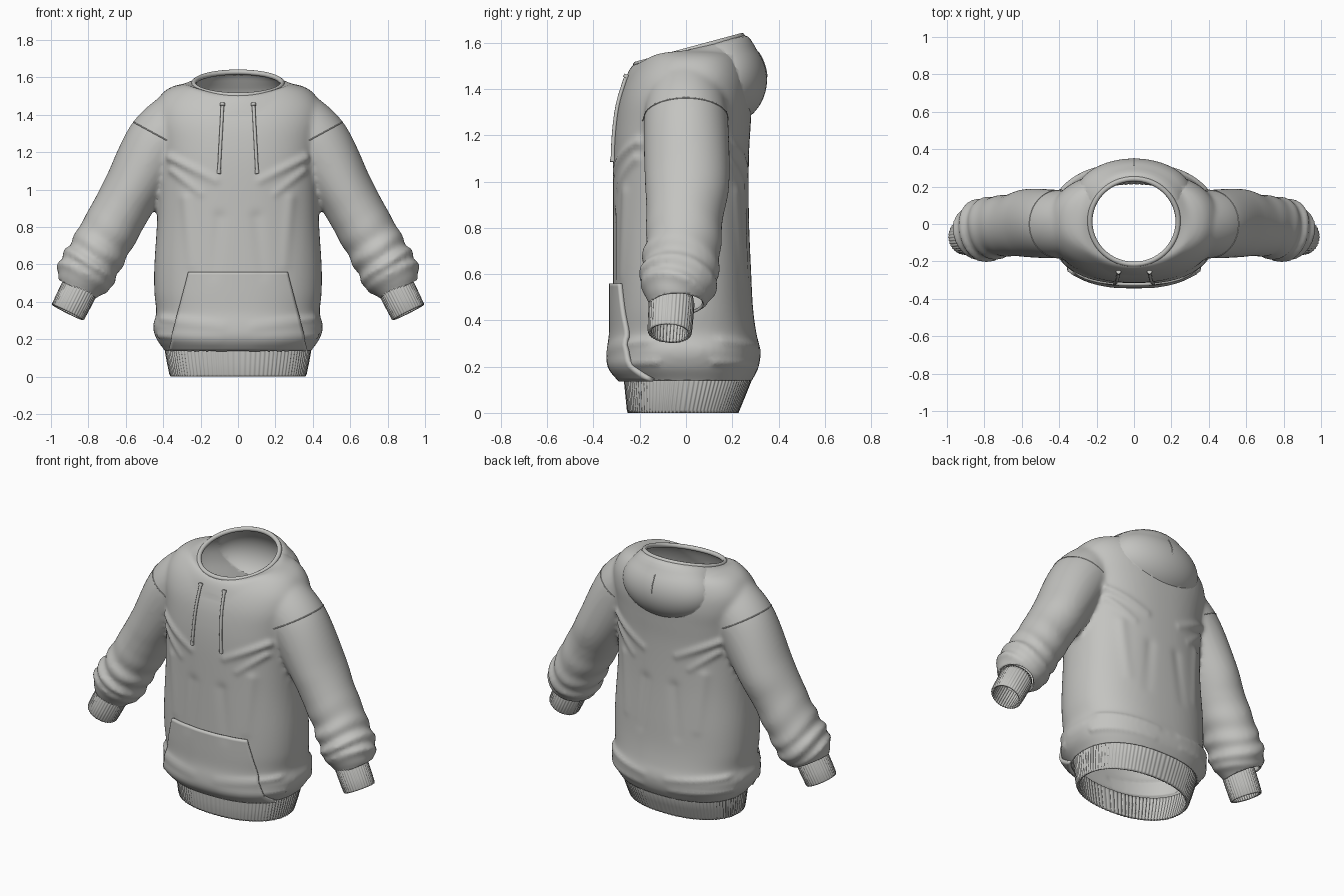
import bpy, bmesh, math
from mathutils import Vector, Matrix
from mathutils.bvhtree import BVHTree

cube = bpy.data.objects.get("Cube")
if cube:
    bpy.data.objects.remove(cube)

fabric = bpy.data.materials.new("warm_grey_fabric")
fabric.use_nodes = True
GREY = (0.55, 0.55, 0.53, 1)
fabric.diffuse_color = GREY
fabric.node_tree.nodes["Principled BSDF"].inputs["Base Color"].default_value = GREY

TAU = math.tau
SLEEVE_DIR = Vector((0.447, 0, -0.894))
NECK_Y, NECK_RX, NECK_RY = 0.013, 0.228, 0.222


def add_object(name, data):
    ob = bpy.data.objects.new(name, data)
    bpy.context.collection.objects.link(ob)
    data.materials.clear()
    data.materials.append(fabric)
    return ob


def mesh_object(name, bm, angle=40):
    bmesh.ops.recalc_face_normals(bm, faces=bm.faces)
    me = bpy.data.meshes.new(name)
    bm.to_mesh(me)
    bm.free()
    me.shade_smooth()
    me.set_sharp_from_angle(angle=math.radians(angle))
    return add_object(name, me)


def add_mod(ob, kind, **props):
    mod = ob.modifiers.new(kind.title(), kind)
    for key, value in props.items():
        setattr(mod, key, value)


def baked_bmesh(ob):
    """Evaluated copy of an object as a bmesh."""
    bm = bmesh.new()
    bm.from_object(ob, bpy.context.evaluated_depsgraph_get())
    return bm


def spline(keys, n):
    """Smooth curve through tuples of any length."""
    out = []
    for i in range(len(keys) - 1):
        a, b, c, d = (keys[max(0, min(len(keys) - 1, i + k))] for k in (-1, 0, 1, 2))
        for s in range(n):
            t = s / n
            out.append([q + t / 2 * (r - p + t * (2 * p - 5 * q + 4 * r - w + t * (3 * (q - r) + w - p)))
                        for p, q, r, w in zip(a, b, c, d)])
    return out + [list(keys[-1])]


def loft(bm, rings, caps=True):
    loops = [[bm.verts.new(p) for p in ring] for ring in rings]
    n = len(loops[0])
    for lo, hi in zip(loops, loops[1:]):
        for i in range(n):
            bm.faces.new((lo[i], lo[(i + 1) % n], hi[(i + 1) % n], hi[i]))
    if caps:
        bm.faces.new(loops[0])
        bm.faces.new(loops[-1])


def section(z, w, front, back, n=72, power=2.35, ribs=0, depth=0.0):
    """Rounded torso cross-section, optionally ribbed."""
    pts = []
    for i in range(n):
        a = TAU * i / n
        c, s = math.cos(a), math.sin(a)
        k = 1 + depth * math.cos(ribs * a)
        px = math.copysign(abs(c) ** (2 / power), c) * w * k
        py = math.copysign(abs(s) ** (2 / power), s) * (back - front) / 2 * k
        pts.append((px, py + (front + back) / 2, z))
    return pts


# Torso: height, half width, front, back
TORSO = [(0.10, 0.37, -0.25, 0.26), (0.14, 0.392, -0.27, 0.285), (0.20, 0.435, -0.322, 0.315),
         (0.27, 0.455, -0.325, 0.322), (0.34, 0.437, -0.315, 0.305), (0.45, 0.447, -0.315, 0.29),
         (0.60, 0.447, -0.315, 0.282), (0.85, 0.432, -0.315, 0.272), (1.10, 0.43, -0.315, 0.272),
         (1.25, 0.44, -0.305, 0.28), (1.36, 0.455, -0.285, 0.285), (1.45, 0.445, -0.25, 0.275),
         (1.52, 0.40, -0.205, 0.25), (1.555, 0.34, -0.17, 0.22), (1.57, 0.26, -0.12, 0.17)]
# Sleeve: centre x, y, z, radius across, radius in depth
SLEEVE = [(0.28, 0, 1.40, 0.16, 0.165), (0.42, 0, 1.25, 0.18, 0.183), (0.565, 0.005, 1.0, 0.157, 0.183),
          (0.64, -0.005, 0.865, 0.152, 0.168), (0.717, -0.012, 0.728, 0.152, 0.163),
          (0.77, -0.025, 0.63, 0.152, 0.168), (0.81, -0.035, 0.56, 0.157, 0.166),
          (0.837, -0.048, 0.505, 0.14, 0.142), (0.862, -0.06, 0.445, 0.095, 0.095),
          (0.885, -0.068, 0.40, 0.085, 0.085)]


def sleeve_rings(side):
    path = spline(SLEEVE, 12)
    rings = []
    for i, (x, y, z, ra, rd) in enumerate(path):
        t = i / (len(path) - 1)
        ahead = Vector(path[min(i + 1, len(path) - 1)][:3])
        behind = Vector(path[max(i - 1, 0)][:3])
        tan = (ahead - behind).normalized()
        u = tan.cross(Vector((0, 1, 0))).normalized()
        v = tan.cross(u)
        # bunched folds grow toward the wrist
        amp = 0.075 * max(0, min(1, (t - 0.33) * 4)) * max(0, min(1, (0.86 - t) * 8))
        ring = []
        for k in range(48):
            a = TAU * k / 48
            wave = math.sin(t * 52 + 1.3 * math.sin(a + 0.6) + 0.8 * math.cos(2 * a))
            f = 1 + amp * wave * (0.75 + 0.25 * math.cos(a + t * 9))
            p = Vector((x, y, z)) + u * ra * f * math.cos(a) + v * rd * f * math.sin(a)
            ring.append((p.x * side, p.y, p.z))
        rings.append(ring)
    return rings


# Fuse torso and sleeves into one soft garment
bm = bmesh.new()
loft(bm, [section(*s) for s in spline(TORSO, 6)])
for side in (1, -1):
    loft(bm, sleeve_rings(side))
draft = mesh_object("garment_draft", bm)
add_mod(draft, "REMESH", mode="VOXEL", voxel_size=0.014)
add_mod(draft, "SMOOTH", factor=0.5, iterations=7)

# Folded hood lump behind the neck, and the neck cutter
bm = bmesh.new()
bmesh.ops.create_uvsphere(bm, u_segments=64, v_segments=32, radius=1,
                          matrix=Matrix.Translation((0, 0.16, 1.44)) @ Matrix.Diagonal((0.31, 0.19, 0.2, 1)))
hood = mesh_object("hood_lump", bm)
bm = bmesh.new()
bmesh.ops.create_cone(bm, cap_ends=True, segments=80, radius1=1, radius2=1, depth=1,
                      matrix=Matrix.Translation((0, NECK_Y, 1.9)) @ Matrix.Diagonal((NECK_RX, NECK_RY, 1, 1)))
cutter = mesh_object("neck_cutter", bm)
add_mod(draft, "BOOLEAN", operation="UNION", solver="EXACT", object=hood)
add_mod(draft, "BOOLEAN", operation="DIFFERENCE", solver="EXACT", object=cutter)
bm = baked_bmesh(draft)
for helper in (draft, hood, cutter):
    bpy.data.objects.remove(helper)


def neck_dist(p):
    return math.hypot(p.x / NECK_RX, (p.y - NECK_Y) / NECK_RY)


def rim_z(y):
    return 1.567 + 0.27 * y


# Open the neck, hem and wrists
inner = [f for f in bm.faces if f.calc_center_median().z > 1.3 and neck_dist(f.calc_center_median()) < 0.9998]
bmesh.ops.delete(bm, geom=inner, context="FACES")


def trim(keep, co, no):
    faces = [f for f in bm.faces if keep(f.calc_center_median())]
    geom = set(faces) | {e for f in faces for e in f.edges} | {v for f in faces for v in f.verts}
    bmesh.ops.bisect_plane(bm, geom=list(geom), plane_co=co, plane_no=no, clear_outer=True)


trim(lambda p: p.z < 0.3, (0, 0, 0.14), (0, 0, -1))
for side in (1, -1):
    trim(lambda p: p.x * side > 0.62, (0.85 * side, -0.06, 0.463),
         (SLEEVE_DIR.x * side, 0, SLEEVE_DIR.z))

# Level the neckline and press drape folds into the cloth
FOLDS = [((0.36, 1.17), (0.12, 1.05), 0.016, 0.022), ((0.35, 1.10), (0.2, 0.98), 0.012, 0.02),
         ((0.28, 0.95), (0.25, 0.6), 0.008, 0.03), ((0.4, 0.31), (0.08, 0.27), 0.01, 0.018),
         ((0.42, 0.22), (0.1, 0.2), 0.008, 0.016), ((0.1, 0.85), (0.13, 0.55), -0.007, 0.035)]
bm.normal_update()
for v in bm.verts:
    p = Vector((abs(v.co.x), v.co.z))
    for a, b, height, width in FOLDS:
        a, b = Vector(a), Vector(b)
        t = max(0, min(1, (p - a).dot(b - a) / (b - a).length_squared))
        d = (p - a.lerp(b, t)).length
        if d < 3 * width and abs(v.normal.y) > 0.3:
            v.co += v.normal * height * math.exp(-(d / width) ** 2) * (1 - 0.6 * t)
    e = neck_dist(v.co)
    if v.co.z > 1.4 and e < 1.35:
        f = max(0, min(1, (1.35 - e) / 0.35))
        v.co.z += (rim_z(v.co.y) - v.co.z) * f * f * (3 - 2 * f)
bmesh.ops.recalc_face_normals(bm, faces=bm.faces)
cloth = BVHTree.FromBMesh(bm)
garment = mesh_object("garment_body", bm)
add_mod(garment, "SOLIDIFY", thickness=0.012, offset=-1)


def strand(name, points, radius, closed=False):
    cu = bpy.data.curves.new(name, "CURVE")
    cu.dimensions = "3D"
    cu.bevel_depth, cu.bevel_resolution, cu.use_fill_caps = radius, 3, True
    sp = cu.splines.new("POLY")
    sp.points.add(len(points) - 1)
    for q, p in zip(sp.points, points):
        q.co = (*p, 1)
    sp.use_cyclic_u, sp.use_smooth = closed, True
    return add_object(name, cu)


def on_cloth(origin, direction, lift=0.0):
    hit, normal, _, _ = cloth.ray_cast(Vector(origin), Vector(direction))
    return hit + normal * lift if hit else None


# Neck binding
ring = [TAU * i / 96 for i in range(96)]
strand("neck_binding", [(0.236 * math.cos(a), NECK_Y + 0.228 * math.sin(a), rim_z(0.228 * math.sin(a)))
                        for a in ring], 0.014, True)

# Ribbed hem band
bm = bmesh.new()
HEM = [(0.0, 0.358, -0.25, 0.225), (0.012, 0.364, -0.254, 0.23), (0.075, 0.377, -0.26, 0.256),
       (0.135, 0.388, -0.266, 0.28), (0.155, 0.388, -0.266, 0.28)]
loft(bm, [section(*s, n=480, power=2.2, ribs=96, depth=0.008) for s in HEM], caps=False)
add_mod(mesh_object("hem_band", bm, 60), "SOLIDIFY", thickness=0.014, offset=-1)

# Cuffs, drawstrings and shoulder seams on both sides
for side, word in ((1, "left"), (-1, "right")):
    d = Vector((SLEEVE_DIR.x * side, -0.06, SLEEVE_DIR.z)).normalized()
    u = d.cross(Vector((0, 1, 0))).normalized()
    v = d.cross(u)
    bm = bmesh.new()
    rings = []
    for along, r in ((-0.03, 0.09), (0.0, 0.097), (0.08, 0.096), (0.14, 0.094), (0.148, 0.09)):
        c = Vector((0.845 * side, -0.062, 0.475)) + d * along
        rings.append([c + (u * math.cos(a) + v * math.sin(a)) * r * (1 + 0.02 * math.cos(36 * a))
                      for a in (TAU * i / 180 for i in range(180))])
    loft(bm, rings, caps=False)
    add_mod(mesh_object(word + "_cuff", bm, 60), "SOLIDIFY", thickness=0.012, offset=-1)

    cord = [on_cloth((side * (0.082 + 0.02 * t / 16), -1, 1.46 - 0.375 * t / 16), (0, 1, 0), 0.006)
            for t in range(17)]
    strand(word + "_drawstring", cord, 0.009)
    strand(word + "_drawstring_knot", [cord[0], cord[0].lerp(cord[1], 0.6)], 0.013)
    strand(word + "_drawstring_tip", [cord[15], cord[16]], 0.011)

    seam = []
    for deg in range(-100, 101, 4):
        a = math.radians(deg)
        p = on_cloth((0.41 * side, 0, 1.28), (0.88 * side * math.cos(a), math.sin(a), 0.48 * math.cos(a)))
        if p:
            seam.append(p)
    strand(word + "_shoulder_seam", seam, 0.003)

# Hood centre seam
strand("hood_seam", [on_cloth((0, 1, 1.56 - 0.012 * i), (0, -1, 0)) for i in range(10)], 0.003)

# Kangaroo pocket laid over the belly
bm = bmesh.new()
COLS, ROWS = 40, 28
grid = []
for j in range(ROWS + 1):
    z = 0.148 + (0.56 - 0.148) * j / ROWS
    half = 0.362 - 0.102 * j / ROWS
    grid.append([bm.verts.new(on_cloth((half * (2 * i / COLS - 1), -1, z), (0, 1, 0), 0.018))
                 for i in range(COLS + 1)])
for j in range(ROWS):
    for i in range(COLS):
        bm.faces.new((grid[j][i], grid[j][i + 1], grid[j + 1][i + 1], grid[j + 1][i]))
bmesh.ops.smooth_vert(bm, verts=[v for v in bm.verts if not v.is_boundary], factor=0.5,
                      use_axis_x=True, use_axis_y=True, use_axis_z=True)
bmesh.ops.recalc_face_normals(bm, faces=bm.faces)
if sum(f.normal.y for f in bm.faces) > 0:
    bmesh.ops.reverse_faces(bm, faces=bm.faces)
me = bpy.data.meshes.new("front_pocket")
bm.to_mesh(me)
bm.free()
me.shade_smooth()
pocket = add_object("front_pocket", me)
add_mod(pocket, "SOLIDIFY", thickness=0.022, offset=-1)
